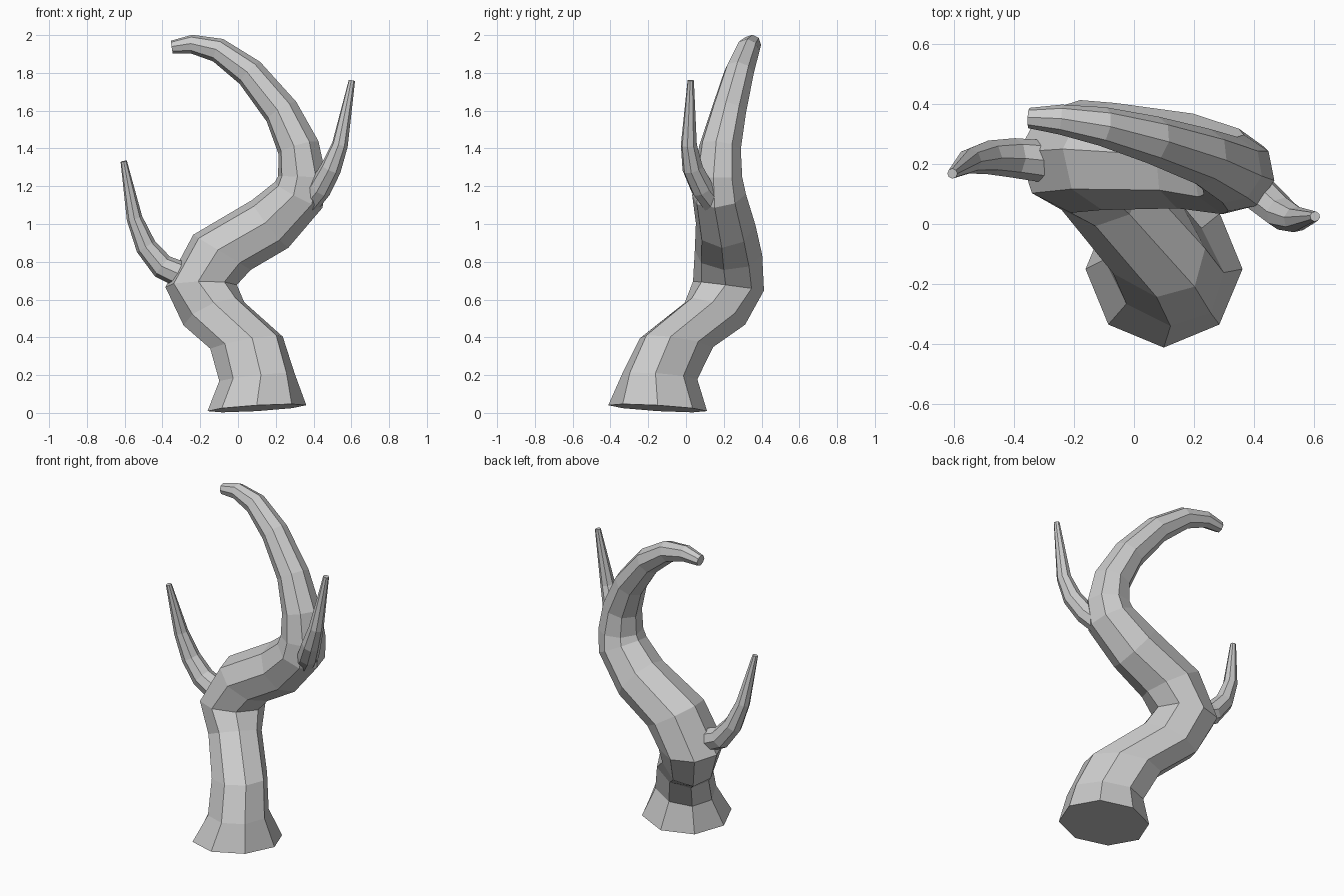
import bpy, bmesh
from math import cos, sin, pi
from mathutils import Vector

SWAY = Vector((-1, 1, 0))


def limb(name, path, start_axis, sides=8):
    """Faceted tube through rings (x, y, z, radius[, normal, stretch along the sway])."""
    pts = [Vector(p[:3]) for p in path]
    n = len(pts)
    bm = bmesh.new()
    rings = []
    u = Vector(start_axis)
    for i, p in enumerate(pts):
        t = Vector((0, 0, 0))
        if i > 0:
            t += (p - pts[i - 1]).normalized()
        if i < n - 1:
            t += (pts[i + 1] - p).normalized()
        if len(path[i]) > 4:
            t = Vector(path[i][4])
        stretch = path[i][5] if len(path[i]) > 5 else 1
        t.normalize()
        u = (u - t * u.dot(t)).normalized()
        v = t.cross(u)
        s = (SWAY - t * SWAY.dot(t)).normalized()
        ring = []
        for k in range(sides):
            a = 2 * pi * k / sides
            d = path[i][3] * (cos(a) * u + sin(a) * v)
            ring.append(bm.verts.new(p + d + s * d.dot(s) * (stretch - 1)))
        rings.append(ring)
    for a, b in zip(rings, rings[1:]):
        for k in range(sides):
            j = (k + 1) % sides
            bm.faces.new((a[k], a[j], b[j], b[k]))
    bm.faces.new(rings[0][::-1])
    bm.faces.new(rings[-1])
    me = bpy.data.meshes.new(name)
    bm.to_mesh(me)
    bm.free()
    ob = bpy.data.objects.new(name, me)
    bpy.context.collection.objects.link(ob)
    return ob


# Winding trunk
limb("trunk", [
    (0.10, -0.15, 0.025, 0.262, (-0.06, 0.06, 1)),
    (0.10, -0.14, 0.19, 0.178, (-0.1, 0.05, 1), 1.25),
    (0.045, -0.05, 0.372, 0.162, (-0.15, 0.1, 1), 1.4),
    (-0.128, 0.153, 0.525, 0.155, (-0.36, 0.36, 1), 1.2),
    (-0.195, 0.225, 0.672, 0.19, (-0.02, 0.13, 1)),
    (-0.085, 0.225, 0.85, 0.18, (0.52, 0, 0.85)),
    (0.17, 0.21, 1.00, 0.16),
    (0.322, 0.175, 1.155, 0.145),
    (0.34, 0.17, 1.25, 0.13),
    (0.32, 0.18, 1.405, 0.113),
    (0.23, 0.225, 1.595, 0.095),
    (0.063, 0.28, 1.80, 0.08),
    (-0.105, 0.325, 1.92, 0.065),
    (-0.245, 0.348, 1.952, 0.05),
    (-0.35, 0.353, 1.937, 0.034),
], (0, -1, 0))

# Left side branch
limb("left_branch", [
    (-0.31, 0.21, 0.735, 0.07),
    (-0.40, 0.22, 0.775, 0.066),
    (-0.487, 0.222, 0.88, 0.056),
    (-0.548, 0.21, 1.03, 0.042),
    (-0.605, 0.168, 1.332, 0.017),
], (0, -1, 0))

# Right side branch
limb("right_branch", [
    (0.375, 0.14, 1.12, 0.065),
    (0.435, 0.085, 1.19, 0.062),
    (0.492, 0.035, 1.295, 0.056),
    (0.54, 0.015, 1.42, 0.043),
    (0.603, 0.025, 1.76, 0.017),
], (0, -1, 0))
